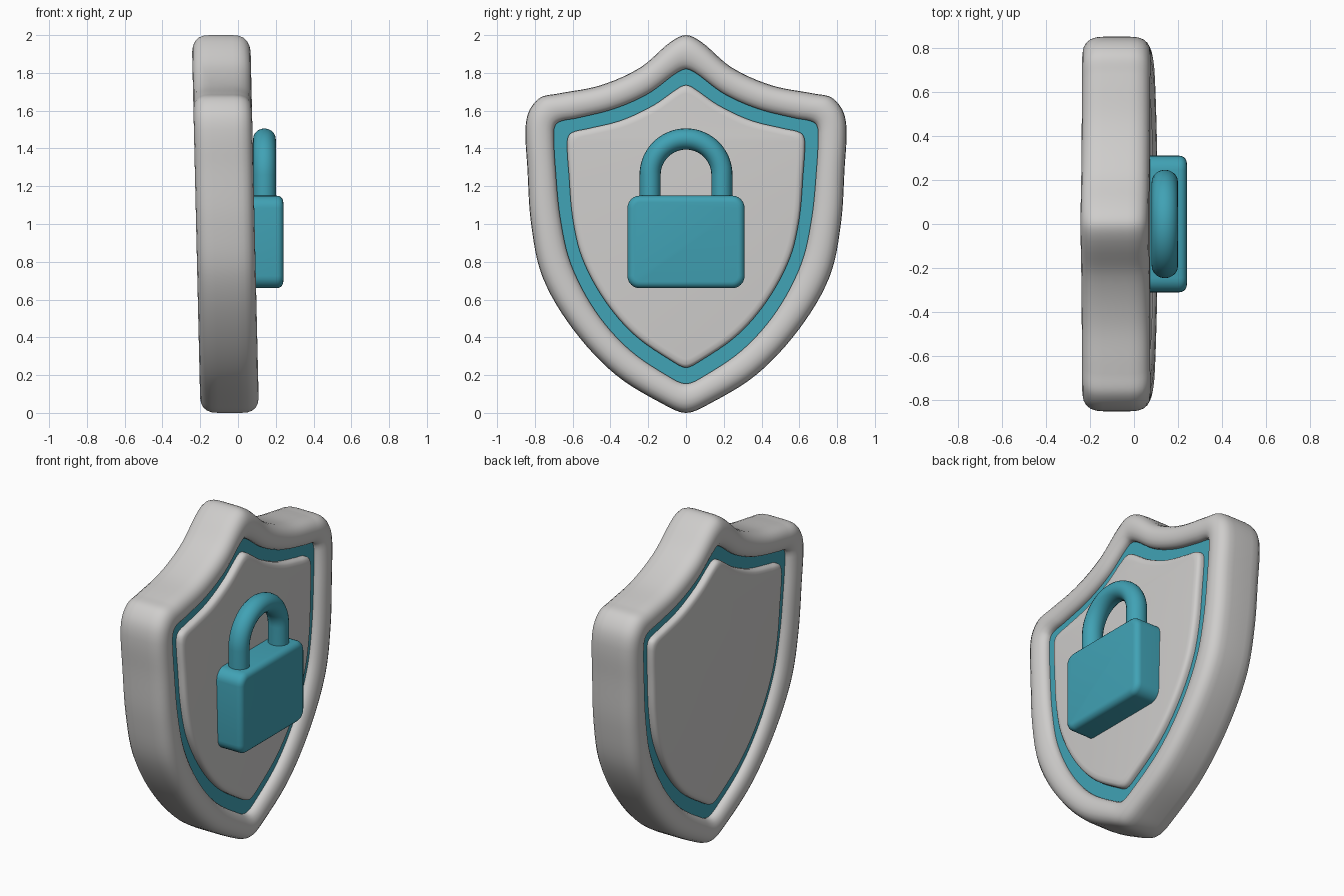
import bpy
import bmesh
from math import radians, pi, sin, cos
from mathutils import Vector

if "Cube" in bpy.data.objects:
    bpy.data.objects.remove(bpy.data.objects["Cube"], do_unlink=True)


def make_material(name, rgb):
    mat = bpy.data.materials.new(name)
    mat.use_nodes = True
    mat.diffuse_color = (*rgb, 1)
    mat.node_tree.nodes["Principled BSDF"].inputs["Base Color"].default_value = (*rgb, 1)
    return mat


grey = make_material("light grey", (0.62, 0.61, 0.60))
teal = make_material("teal", (0.052, 0.36, 0.46))


def finish(name, bm, materials, angle):
    """Turn a bmesh into a smooth-shaded object with crisp edges kept."""
    bmesh.ops.recalc_face_normals(bm, faces=bm.faces)
    mesh = bpy.data.meshes.new(name)
    bm.to_mesh(mesh)
    bm.free()
    for mat in materials:
        mesh.materials.append(mat)
    obj = bpy.data.objects.new(name, mesh)
    bpy.context.collection.objects.link(obj)
    bpy.ops.object.select_all(action="DESELECT")
    obj.select_set(True)
    bpy.context.view_layer.objects.active = obj
    bpy.ops.object.shade_smooth_by_angle(angle=radians(angle))
    return obj


def smooth_loop(half, steps=6):
    """Mirror a half outline (y, z) and run a closed smooth curve through it."""
    pts = [Vector(p) for p in half]
    pts += [Vector((-p.x, p.y)) for p in reversed(pts[1:-1])]
    n, loop = len(pts), []
    for i in range(n):
        a, b, c, d = (pts[(i + k) % n] for k in (-1, 0, 1, 2))
        # Tangents are scaled by span so uneven spacing does not overshoot
        span = (c - b).length
        m1 = (c - a) * (span / ((c - b).length + (b - a).length))
        m2 = (d - b) * (span / ((d - c).length + span))
        for s in range(steps):
            t = s / steps
            loop.append(b * (2*t**3 - 3*t**2 + 1) + m1 * (t**3 - 2*t**2 + t)
                        + c * (3*t**2 - 2*t**3) + m2 * (t**3 - t**2))
    return loop


# Matching outlines: shield edge, outer side of the groove, inner panel
edge = smooth_loop([(0, 2), (.08, 1.965), (.24, 1.83), (.45, 1.735), (.68, 1.69),
                    (.77, 1.67), (.83, 1.6), (.85, 1.5), (.84, 1.3), (.82, 1),
                    (.76, .72), (.6, .445), (.37, .2), (.1, .035), (0, 0)])
groove = smooth_loop([(0, 1.82), (.05, 1.8), (.2, 1.69), (.38, 1.61), (.58, 1.56),
                      (.66, 1.545), (.69, 1.525), (.7, 1.48), (.69, 1.28), (.665, 1.03),
                      (.61, .79), (.48, .54), (.3, .335), (.07, .18), (0, .155)])
panel = smooth_loop([(0, 1.735), (.04, 1.72), (.17, 1.63), (.34, 1.55), (.52, 1.505),
                     (.59, 1.49), (.62, 1.47), (.63, 1.425), (.62, 1.26), (.6, 1.03),
                     (.55, .82), (.43, .595), (.27, .41), (.06, .265), (0, .24)])
middle = Vector((0, 1))
panel_top = [middle + (p - middle) * 0.94 for p in panel]
outlines = [edge, groove, panel, panel_top]

# Section from the edge inward: (position between outlines, half depth)
section = [(0, .06), (.02, .095), (.08, .12), (.18, .138), (.32, .15), (.5, .155),
           (.7, .152), (.85, .143), (.95, .13), (1, .115), (1, .1), (2, .1),
           (2, .118), (2.12, .13), (2.4, .139), (3, .142)]


def lean(z):
    """The shield leans back a little."""
    return -0.067 - 0.023 * (z - 1)


# Shield body: the section swept round the outlines, on both sides
bm = bmesh.new()
sides = [(t, -d) for t, d in reversed(section)] + section
rings = []
for t, depth in sides:
    k = min(int(t), 2)
    ring = [p.lerp(q, t - k) for p, q in zip(outlines[k], outlines[k + 1])]
    rings.append([bm.verts.new((lean(p.y) + depth, p.x, p.y)) for p in ring])
count = len(edge)
for r in range(len(rings) - 1):
    in_groove = {sides[r][0], sides[r + 1][0]} == {1, 2}
    for i in range(count):
        j = (i + 1) % count
        face = bm.faces.new((rings[r][i], rings[r][j], rings[r + 1][j], rings[r + 1][i]))
        face.material_index = 1 if in_groove else 0
bm.faces.new(rings[0])
bm.faces.new(rings[-1])
finish("shield", bm, [grey, teal], 40)

# Padlock body: rounded block sunk into the panel
bm = bmesh.new()
bmesh.ops.create_cube(bm, size=1)
for v in bm.verts:
    v.co = Vector((0.11 + 0.26 * v.co.x, 0.62 * v.co.y, 0.905 + 0.49 * v.co.z))
upright = [e for e in bm.edges if abs(e.verts[0].co.x - e.verts[1].co.x) > 0.1]
bmesh.ops.bevel(bm, geom=upright, offset=0.065, segments=6, profile=0.5, affect="EDGES")
rim = [e for e in bm.edges if all(v.co.x > 0.23 for v in e.verts)]
bmesh.ops.bevel(bm, geom=rim, offset=0.035, segments=5, profile=0.5, affect="EDGES")
finish("padlock_body", bm, [teal], 40)

# Padlock shackle: round bar along an arch
bm = bmesh.new()
reach, thick, spring, bar_x, around = 0.19, 0.056, 1.26, 0.14, 20
path = [(reach, 1.08, 0)]
path += [(reach * cos(a), spring + reach * sin(a), a) for a in (pi * i / 32 for i in range(33))]
path += [(-reach, 1.08, pi)]
bars = []
for y, z, a in path:
    bar = []
    for i in range(around):
        b = 2 * pi * i / around
        out = thick * cos(b)
        bar.append(bm.verts.new((bar_x + 0.06 * sin(b), y + out * cos(a), z + out * sin(a))))
    bars.append(bar)
for p, q in zip(bars, bars[1:]):
    for i in range(around):
        j = (i + 1) % around
        bm.faces.new((p[i], p[j], q[j], q[i]))
bm.faces.new(bars[0])
bm.faces.new(bars[-1])
finish("padlock_shackle", bm, [teal], 40)
